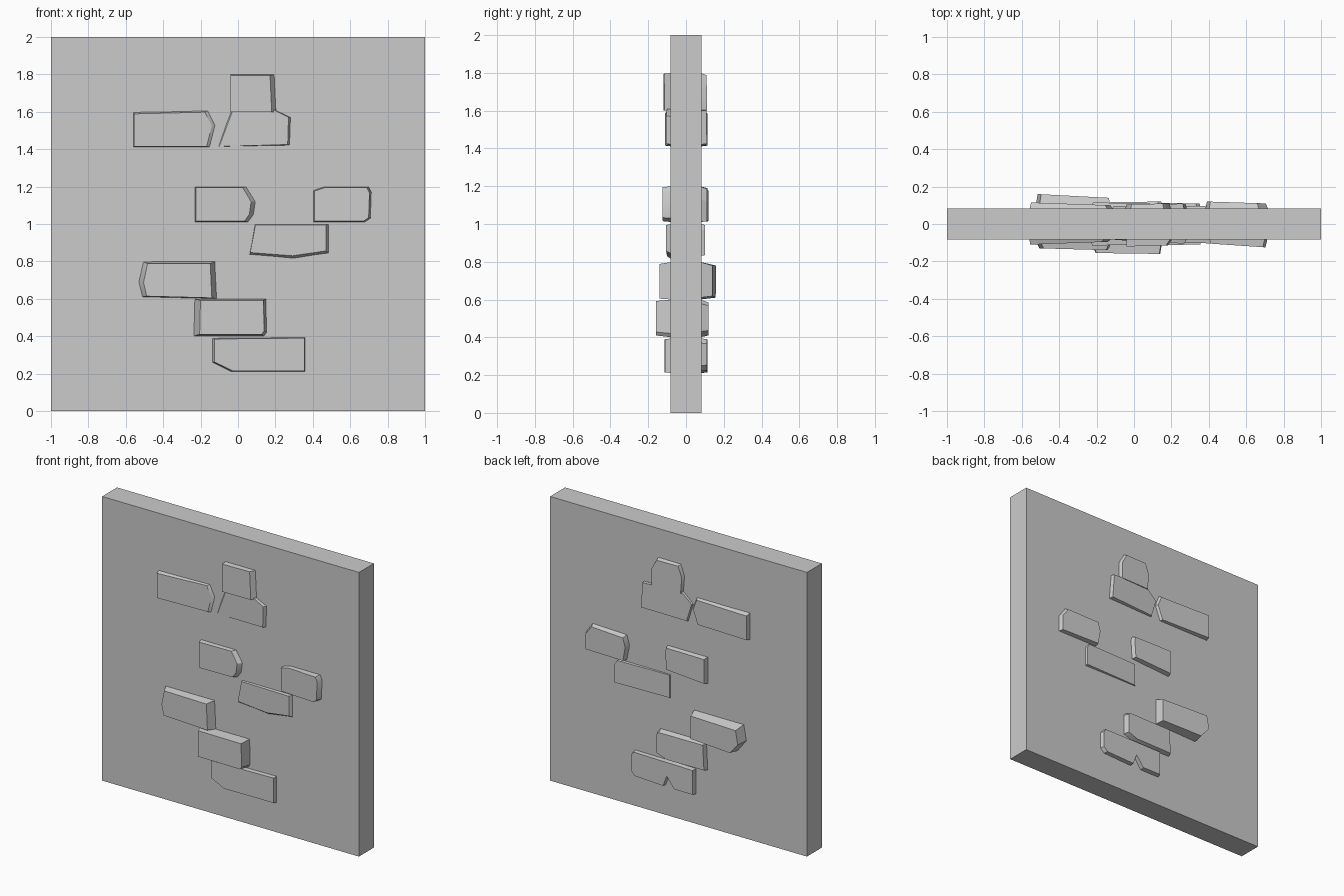
import bpy
import bmesh
import math

cube = bpy.data.objects.get("Cube")
if cube:
    bpy.data.objects.remove(cube, do_unlink=True)

grey = bpy.data.materials.new("stone_grey")
grey.use_nodes = True
color = (0.6, 0.6, 0.6, 1)
grey.diffuse_color = color
grey.node_tree.nodes["Principled BSDF"].inputs["Base Color"].default_value = color

WALL = 0.083


def add_object(name, bm):
    bmesh.ops.recalc_face_normals(bm, faces=bm.faces)
    mesh = bpy.data.meshes.new(name)
    bm.to_mesh(mesh)
    bm.free()
    mesh.materials.append(grey)
    obj = bpy.data.objects.new(name, mesh)
    bpy.context.collection.objects.link(obj)
    return obj


def brick(name, side, outline, depth, taper):
    """Worn brick: an outline on the wall tapered to a raised face.
    depth = raised y at low x and high x; taper = left, right, bottom, top."""
    xs, zs = zip(*outline)
    x0, x1, z0, z1 = min(xs), max(xs), min(zs), max(zs)
    left, right, low, high = taper
    bm = bmesh.new()
    rim, crown = [], []
    for x, z in outline:
        u, v = (x - x0) / (x1 - x0), (z - z0) / (z1 - z0)
        rim.append(bm.verts.new((x, side * (WALL - 0.01), z)))
        crown.append(bm.verts.new((x + left * (1 - u) - right * u,
                                   side * (depth[0] * (1 - u) + depth[1] * u),
                                   z + low * (1 - v) - high * v)))
    bm.faces.new(rim)
    bm.faces.new(crown)
    for i in range(len(rim)):
        j = (i + 1) % len(rim)
        bm.faces.new((rim[i], rim[j], crown[j], crown[i]))
    obj = add_object(name, bm)
    bpy.context.view_layer.objects.active = obj
    obj.select_set(True)
    bpy.ops.object.shade_smooth_by_angle(angle=math.radians(30))
    obj.select_set(False)


# Wall panel
bm = bmesh.new()
bmesh.ops.create_cube(bm, size=1)
bmesh.ops.scale(bm, vec=(2, 2 * WALL, 2), verts=bm.verts)
bmesh.ops.translate(bm, vec=(0, 0, 1), verts=bm.verts)
add_object("wall_panel", bm)

# Front bricks
brick("front_top_brick", -1, [(-.04, 1.6), (-.04, 1.8), (.2, 1.8), (.21, 1.6)],
      (.12, .115), (0, .03, 0, .005))
brick("front_upper_right_brick", -1, [(-.56, 1.41), (-.56, 1.6), (-.15, 1.61), (-.11, 1.53), (-.14, 1.41)],
      (.11, .095), (.005, .03, .005, .012))
brick("front_upper_left_brick", -1, [(-.12, 1.41), (-.04, 1.61), (.2, 1.61), (.285, 1.57), (.28, 1.42)],
      (.085, .105), (.02, .015, .005, 0))
brick("front_middle_right_brick", -1, [(-.23, 1.01), (-.23, 1.2), (.05, 1.2), (.1, 1.12), (.09, 1.05), (.06, 1.01)],
      (.115, .11), (.005, .03, .005, .005))
brick("front_middle_left_brick", -1, [(.4, 1.01), (.4, 1.18), (.46, 1.2), (.7, 1.2), (.715, 1.17), (.71, 1.03), (.68, 1.01)],
      (.105, .125), (.01, .012, .005, .005))
brick("front_centre_brick", -1, [(.06, .83), (.09, 1), (.49, 1), (.49, .84), (.3, .81)],
      (.095, .105), (.005, .02, .02, .005))
brick("front_lower_right_brick", -1, [(-.535, .69), (-.51, .8), (-.12, .8), (-.11, .6), (-.515, .61)],
      (.13, .14), (.03, .03, .005, .012))
brick("front_lower_centre_brick", -1, [(-.24, .4), (-.235, .6), (.15, .6), (.155, .42), (.14, .4)],
      (.155, .16), (.035, .015, .01, .008))
brick("front_bottom_brick", -1, [(-.14, .26), (-.14, .39), (.36, .395), (.36, .21), (-.04, .21)],
      (.115, .11), (.015, .005, .005, .005))

# Back bricks
brick("back_top_brick", 1, [(-.04, 1.6), (-.05, 1.72), (-.02, 1.8), (.16, 1.8), (.2, 1.73), (.2, 1.6)],
      (.105, .11), (.01, .01, 0, .012))
brick("back_upper_right_brick", 1, [(-.56, 1.41), (-.56, 1.6), (-.14, 1.6), (-.11, 1.52), (-.15, 1.41)],
      (.115, .1), (.01, .015, .005, .015))
brick("back_upper_left_brick", 1, [(-.08, 1.41), (-.12, 1.54), (-.04, 1.61), (.27, 1.6), (.285, 1.42)],
      (.095, .11), (.01, .01, .005, 0))
brick("back_middle_right_brick", 1, [(-.23, 1.01), (-.23, 1.2), (.09, 1.2), (.1, 1.17), (.09, 1.03)],
      (.115, .11), (.01, .015, .01, .01))
brick("back_middle_left_brick", 1, [(.4, 1.01), (.38, 1.12), (.4, 1.19), (.67, 1.2), (.72, 1.13), (.72, 1.01)],
      (.12, .11), (.01, .015, .005, .015))
brick("back_centre_brick", 1, [(.06, .83), (.06, 1), (.47, 1), (.49, .97), (.49, .83)],
      (.09, .1), (.005, .005, .005, .005))
brick("back_lower_right_brick", 1, [(-.53, .69), (-.51, .8), (-.12, .8), (-.12, .61), (-.46, .6)],
      (.16, .14), (.015, .015, .01, .02))
brick("back_lower_centre_brick", 1, [(-.23, .4), (-.22, .6), (.14, .6), (.16, .58), (.16, .43), (.08, .4)],
      (.115, .12), (.01, .015, .01, .015))
brick("back_bottom_brick", 1,
      [(-.14, .21), (-.14, .39), (.34, .395), (.36, .37), (.36, .25), (.33, .22), (.1, .21), (.07, .29), (.01, .21)],
      (.115, .11), (.01, .01, .005, .005))
